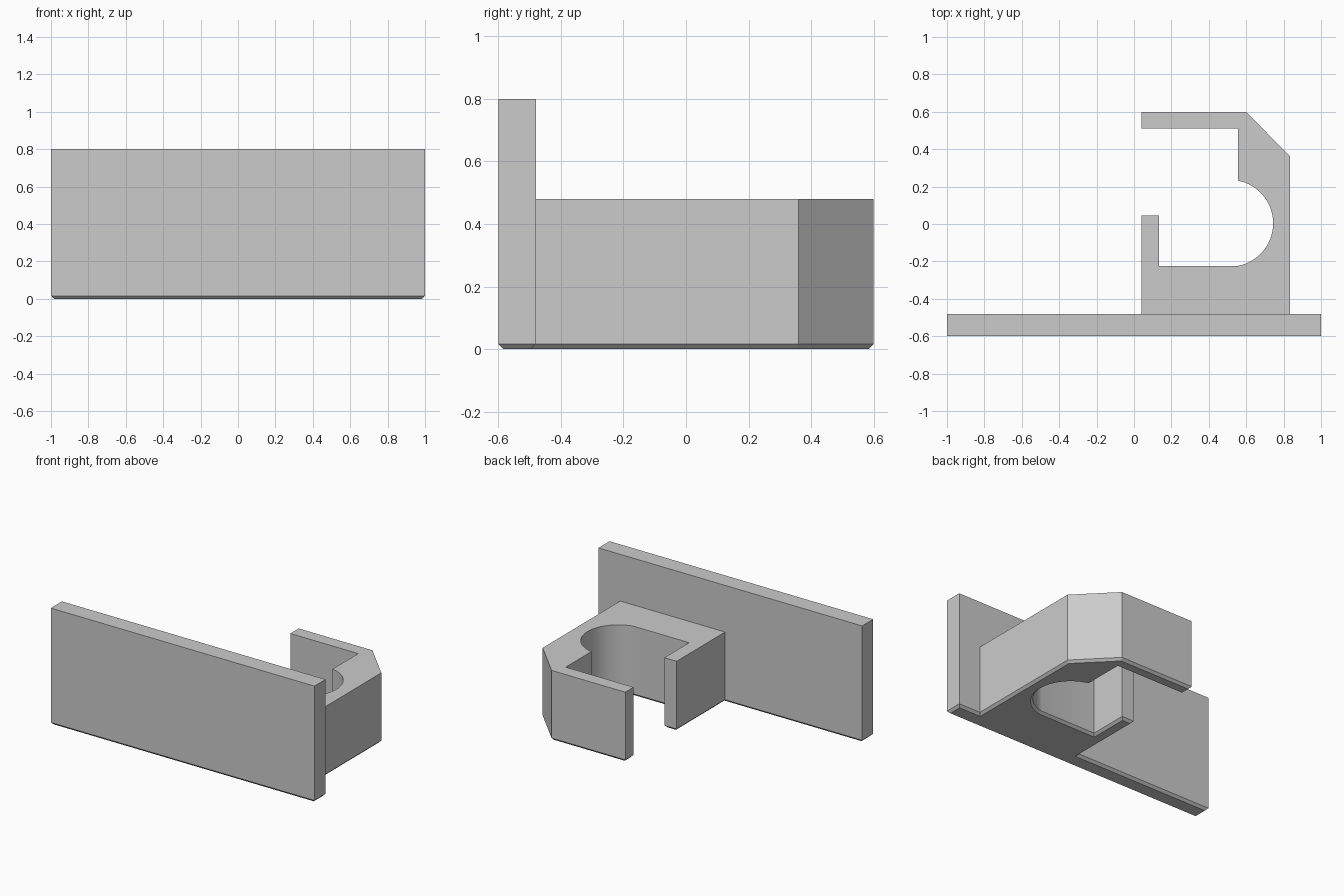
import bpy
import bmesh
from math import atan2, cos, sin, tau, radians
from mathutils import Vector

cube = bpy.data.objects.get("Cube")
if cube:
    bpy.data.objects.remove(cube)

CLIP_HEIGHT, PLATE_HEIGHT, CHAMFER = 0.48, 0.8, 0.016
PLATE_BACK = -0.48
CLIP_LEFT, CLIP_RIGHT = 0.04, 0.835

grey = bpy.data.materials.new("plain grey")
grey.use_nodes = True
colour = (0.6, 0.6, 0.6, 1)
grey.diffuse_color = colour
grey.node_tree.nodes["Principled BSDF"].inputs["Base Color"].default_value = colour


def arc(centre, radius, start, end, steps):
    """Points along a circular arc, both ends included."""
    for i in range(steps + 1):
        a = start + (end - start) * i / steps
        yield centre[0] + radius * cos(a), centre[1] + radius * sin(a)


# Round seat of the clip, meeting the straight pocket walls at both ends
half_angle = atan2(0.228, 0.043)
seat = list(arc((0.512, 0.004), 0.232, -half_angle, half_angle, 40))

# Footprint, counter-clockwise: plate, outer clip wall, hook, seat, short arm
footprint = [(-1, -0.6), (1, -0.6), (1, PLATE_BACK), (CLIP_RIGHT, PLATE_BACK),
             (CLIP_RIGHT, 0.36), (0.6, 0.6), (CLIP_LEFT, 0.6),
             (CLIP_LEFT, 0.51), (0.555, 0.51)]
footprint += reversed(seat)
footprint += [(0.133, seat[0][1]), (0.133, 0.045), (CLIP_LEFT, 0.045),
              (CLIP_LEFT, PLATE_BACK), (-1, PLATE_BACK)]

bm = bmesh.new()
base = bm.faces.new([bm.verts.new((x, y, 0)) for x, y in footprint])

# Raise the whole footprint to the clip height
raised = bmesh.ops.extrude_face_region(bm, geom=[base], use_keep_orig=True)["geom"]
top = next(g for g in raised if isinstance(g, bmesh.types.BMFace))
bmesh.ops.translate(bm, verts=top.verts[:], vec=(0, 0, CLIP_HEIGHT))

# Split the top where the clip joins the plate, then raise the plate further
joint = [next(v for v in top.verts if (v.co.xy - Vector((x, PLATE_BACK))).length < 1e-4)
         for x in (CLIP_LEFT, CLIP_RIGHT)]
bmesh.utils.face_split(top, joint[0], joint[1])
plate_top = next(f for f in bm.faces
                 if all(v.co.z > 0.4 and v.co.y < PLATE_BACK + 0.001 for v in f.verts))
raised = bmesh.ops.extrude_face_region(bm, geom=[plate_top])["geom"]
bmesh.ops.translate(bm, verts=[g for g in raised if isinstance(g, bmesh.types.BMVert)],
                    vec=(0, 0, PLATE_HEIGHT - CLIP_HEIGHT))
bmesh.ops.recalc_face_normals(bm, faces=bm.faces[:])

# Chamfer around the bottom
bottom = [e for e in bm.edges if all(v.co.z < 0.001 for v in e.verts)]
bmesh.ops.bevel(bm, geom=bottom, offset=CHAMFER, segments=1,
                affect='EDGES', clamp_overlap=False)

# Merge the flat wall strips left by the two raises
bmesh.ops.dissolve_limit(bm, angle_limit=radians(0.5), verts=bm.verts[:], edges=bm.edges[:])
bmesh.ops.recalc_face_normals(bm, faces=bm.faces[:])

mesh = bpy.data.meshes.new("plate_with_clip")
bm.to_mesh(mesh)
bm.free()
mesh.materials.append(grey)
bracket = bpy.data.objects.new("plate_with_clip", mesh)
bpy.context.collection.objects.link(bracket)

bpy.context.view_layer.objects.active = bracket
bracket.select_set(True)
bpy.ops.object.shade_smooth_by_angle(angle=radians(25))
